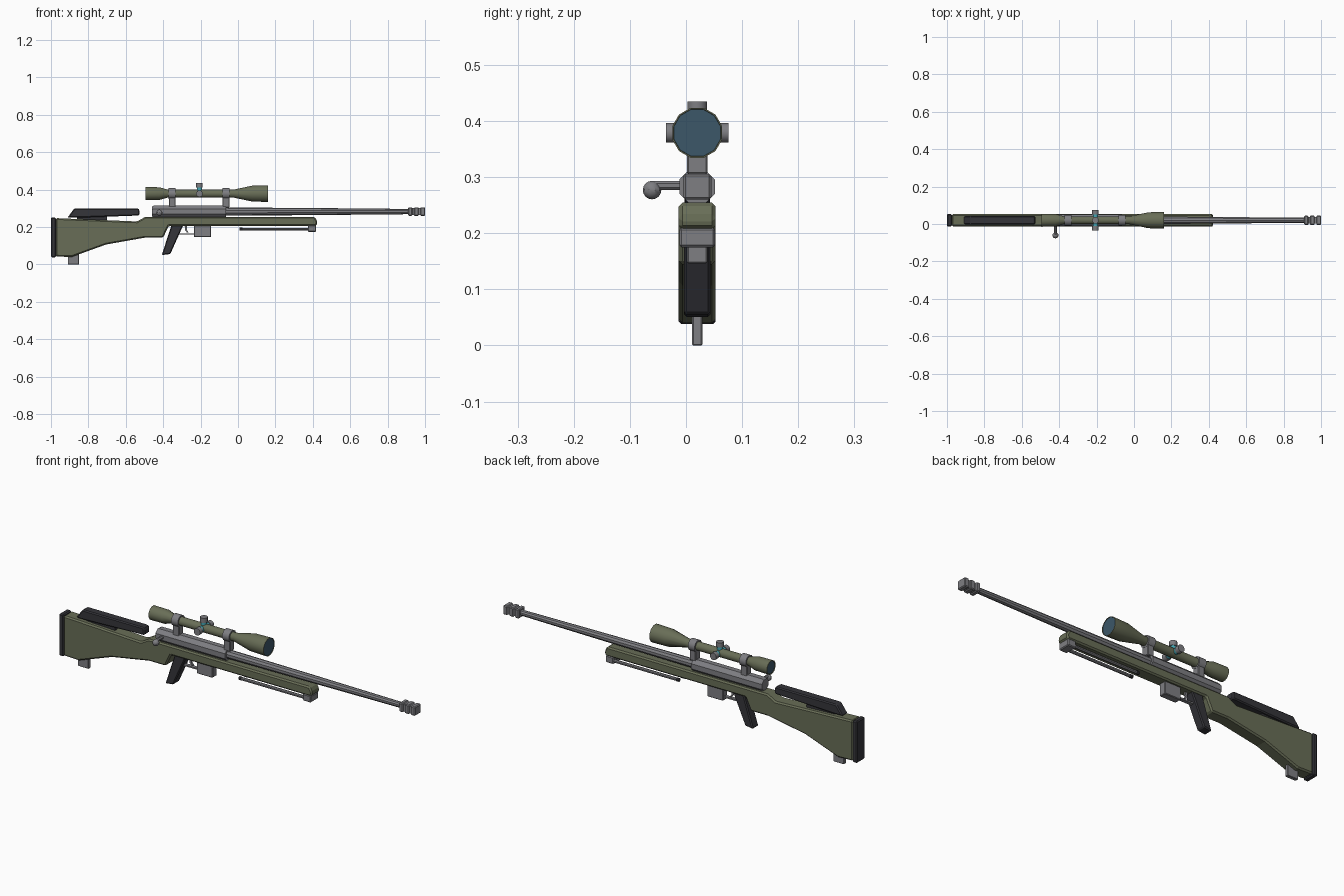
import bpy, bmesh, math
from mathutils import Matrix, Vector

cube = bpy.data.objects.get("Cube")
if cube:
    bpy.data.objects.remove(cube, do_unlink=True)

CY = 0.02      # centre plane of the rifle
BORE = 0.283   # barrel height
SIGHT = 0.379  # scope height


def material(name, rgb):
    m = bpy.data.materials.new(name)
    m.use_nodes = True
    m.diffuse_color = (*rgb, 1)
    m.node_tree.nodes["Principled BSDF"].inputs["Base Color"].default_value = (*rgb, 1)
    return m


olive = material("olive", (0.14, 0.155, 0.095))
steel = material("steel grey", (0.21, 0.21, 0.225))
black = material("dark rubber", (0.035, 0.035, 0.042))
glass = material("blue glass", (0.045, 0.095, 0.14))
cyan = material("cyan", (0.06, 0.38, 0.45))


def finish(name, bm, mat, bevel=0, smooth=False):
    bmesh.ops.recalc_face_normals(bm, faces=bm.faces)
    me = bpy.data.meshes.new(name)
    bm.to_mesh(me)
    bm.free()
    me.materials.append(mat)
    ob = bpy.data.objects.new(name, me)
    bpy.context.collection.objects.link(ob)
    if bevel:
        mod = ob.modifiers.new("chamfer", "BEVEL")
        mod.width, mod.segments = bevel, 1
        mod.limit_method = "ANGLE"
    if smooth:
        bpy.ops.object.select_all(action="DESELECT")
        ob.select_set(True)
        bpy.context.view_layer.objects.active = ob
        bpy.ops.object.shade_smooth_by_angle(angle=math.radians(35))
    return ob


def prism(name, outline, width, mat, bevel=0, y=CY):
    """Side outline in x, z extruded across the width."""
    bm = bmesh.new()
    face = bm.faces.new([bm.verts.new((x, y - width / 2, z)) for x, z in outline])
    new = bmesh.ops.extrude_face_region(bm, geom=[face])["geom"]
    bmesh.ops.translate(bm, vec=(0, width, 0),
                        verts=[v for v in new if isinstance(v, bmesh.types.BMVert)])
    return finish(name, bm, mat, bevel)


def box(name, x0, x1, z0, z1, width, mat, bevel=0, y=CY):
    return prism(name, [(x0, z0), (x1, z0), (x1, z1), (x0, z1)], width, mat, bevel, y)


def lathe(name, profile, origin, mat, axis="X", sides=12, smooth=True):
    """Profile of (distance along axis, radius), capped at both ends."""
    bm = bmesh.new()
    rings = []
    for d, r in profile:
        angles = [math.tau * (i + 0.5) / sides for i in range(sides)]
        rings.append([bm.verts.new((r * math.cos(a), r * math.sin(a), d)) for a in angles])
    for a, b in zip(rings, rings[1:]):
        for i in range(sides):
            j = (i + 1) % sides
            bm.faces.new((a[i], a[j], b[j], b[i]))
    bm.faces.new(rings[0])
    bm.faces.new(rings[-1])
    direction = Vector({"X": (1, 0, 0), "Y": (0, 1, 0), "Z": (0, 0, 1)}[axis])
    rot = direction.to_track_quat("Z", "Y").to_matrix().to_4x4()
    bm.transform(Matrix.Translation(origin) @ rot)
    return finish(name, bm, mat, smooth=smooth)


# Stock with its long fore-end
prism("stock", [(-0.975, 0.248), (-0.975, 0.043), (-0.89, 0.04), (-0.705, 0.107),
                (-0.495, 0.144), (-0.4, 0.144), (-0.37, 0.207), (0.42, 0.207),
                (0.425, 0.228), (0.41, 0.255), (-0.495, 0.255), (-0.54, 0.23)],
      0.066, olive, 0.007)
box("butt_pad", -1, -0.974, 0.038, 0.251, 0.066, black, 0.005)
prism("cheek_rest", [(-0.912, 0.25), (-0.875, 0.3), (-0.535, 0.3), (-0.527, 0.293),
                     (-0.527, 0.262), (-0.86, 0.25)], 0.045, black, 0.008)
box("cheek_rest_post", -0.86, -0.7, 0.23, 0.256, 0.02, black)
box("rear_foot", -0.91, -0.85, 0, 0.06, 0.018, steel, 0.002)

# Grip, trigger and magazine
prism("grip", [(-0.355, 0.212), (-0.292, 0.212), (-0.362, 0.056), (-0.408, 0.05)],
      0.048, black, 0.005)
box("magazine", -0.235, -0.145, 0.146, 0.215, 0.037, steel, 0.003)
box("trigger_guard", -0.315, -0.23, 0.16, 0.167, 0.018, steel)
prism("trigger", [(-0.285, 0.21), (-0.272, 0.21), (-0.274, 0.185), (-0.264, 0.172),
                  (-0.272, 0.17), (-0.284, 0.184)], 0.01, steel)

# Receiver, barrel and muzzle brake
lathe("receiver", [(-0.46, 0.029), (-0.452, 0.034), (-0.065, 0.034)],
      (0, CY, BORE), steel, sides=8, smooth=False)
lathe("barrel", [(-0.07, 0.022), (0.4, 0.019), (0.92, 0.014)], (0, CY, BORE), steel, sides=10)
box("muzzle_core", 0.915, 0.995, 0.264, 0.302, 0.036, steel)
for i, (x0, x1) in enumerate([(0.91, 0.932), (0.941, 0.966), (0.975, 1.0)]):
    box(f"muzzle_baffle_{i + 1}", x0, x1, 0.26, 0.306, 0.05, steel, 0.004)

# Bolt handle and knob
lathe("bolt_handle", [(-0.06, 0.009), (0.01, 0.009)], (-0.42, 0, 0.285), steel, "Y", 8)
bm = bmesh.new()
bmesh.ops.create_uvsphere(bm, u_segments=10, v_segments=8, radius=0.0165,
                          matrix=Matrix.Translation((-0.42, -0.0605, 0.277)))
finish("bolt_knob", bm, steel, smooth=True)

# Folded bipod
box("bipod_hinge", 0.373, 0.418, 0.175, 0.21, 0.064, steel, 0.004)
for side, y in (("right", CY - 0.021), ("left", CY + 0.021)):
    lathe(f"bipod_leg_{side}", [(0.02, 0.008), (0.4, 0.008)], (0, y, 0.189), steel, sides=8)
    lathe(f"bipod_foot_{side}", [(0.008, 0.009), (0.024, 0.009)], (0, y, 0.189), black, sides=8)

# Scope body with recessed lenses
lathe("scope_body", [(-0.489, 0.031), (-0.494, 0.032), (-0.494, 0.036), (-0.42, 0.035),
                     (-0.376, 0.022), (-0.024, 0.022), (0.077, 0.044), (0.161, 0.046),
                     (0.161, 0.0435), (0.157, 0.043)], (0, CY, SIGHT), olive)
lathe("front_lens", [(0.156, 0.043), (0.159, 0.043)], (0, CY, SIGHT), glass)
lathe("rear_lens", [(-0.492, 0.031), (-0.488, 0.031)], (0, CY, SIGHT), glass)

# Scope rings and their mounts
for name, x in (("rear", -0.352), ("front", -0.064)):
    lathe(f"{name}_scope_ring", [(x - 0.019, 0.03), (x + 0.019, 0.03)], (0, CY, SIGHT), steel)
    box(f"{name}_scope_mount", x - 0.018, x + 0.018, 0.305, 0.36, 0.037, steel, 0.003)

# Adjustment turrets on top and both sides
for name, axis, s in (("top", "Z", 1), ("left", "Y", 1), ("right", "Y", -1)):
    centre = (-0.206, CY, SIGHT)
    lathe(f"{name}_turret_collar", [(s * 0.012, 0.0145), (s * 0.034, 0.0145)], centre, cyan, axis)
    lathe(f"{name}_turret", [(s * 0.032, 0.018), (s * 0.056, 0.018)], centre, steel, axis)
